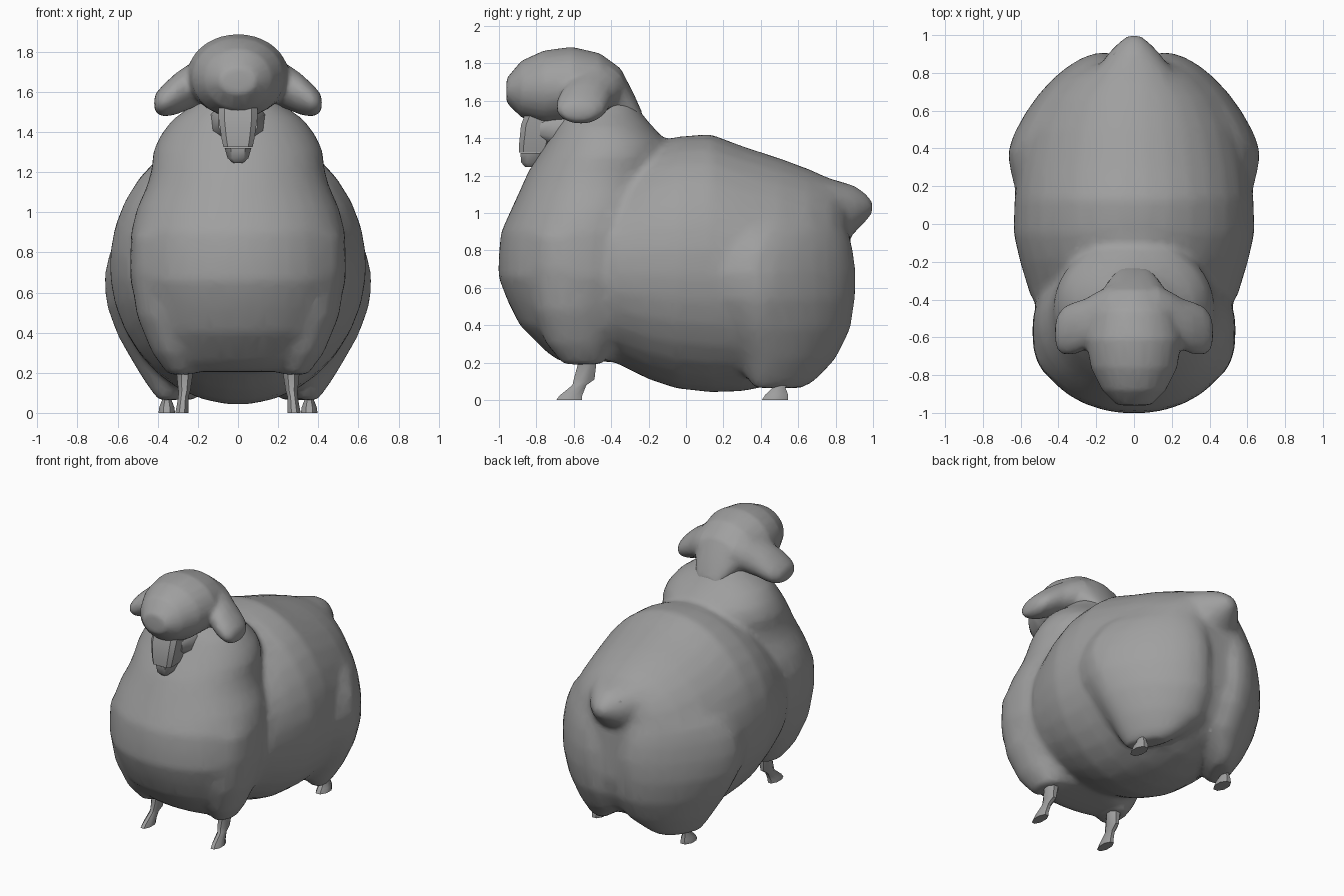
import bpy, bmesh, math

wool = bpy.data.materials.new("plain_grey")
wool.diffuse_color = (0.35, 0.35, 0.35, 1)


def activate(*obs):
    bpy.ops.object.select_all(action="DESELECT")
    for ob in obs:
        ob.select_set(True)
    bpy.context.view_layer.objects.active = obs[0]


def loft(name, axis, rings, sides=18, power=2.0, mirror=False, angle=50, shear=0, pivot=0):
    """Skin oval rings (t, u0, u1, v0, v1) stacked along an axis; shear slides x behind pivot."""
    bm = bmesh.new()
    loops = []
    for t, u0, u1, v0, v1 in rings:
        loop = []
        for i in range(sides):
            a = 2 * math.pi * (i + 0.5) / sides
            c, s = math.cos(a), math.sin(a)
            u = (u0 + u1) / 2 + (u1 - u0) / 2 * math.copysign(abs(c) ** (2 / power), c)
            v = (v0 + v1) / 2 + (v1 - v0) / 2 * math.copysign(abs(s) ** (2 / power), s)
            x, y, z = {"x": (t, u, v), "y": (u, t, v), "z": (u, v, t)}[axis]
            loop.append(bm.verts.new((x + shear * max(y - pivot, 0), y, z)))
        loops.append(loop)
    for a, b in zip(loops, loops[1:]):
        for i in range(sides):
            j = (i + 1) % sides
            bm.faces.new((a[i], a[j], b[j], b[i]))
    bm.faces.new(loops[0])
    bm.faces.new(loops[-1])
    bmesh.ops.recalc_face_normals(bm, faces=bm.faces)
    me = bpy.data.meshes.new(name)
    bm.to_mesh(me)
    bm.free()
    me.materials.append(wool)
    ob = bpy.data.objects.new(name, me)
    bpy.context.collection.objects.link(ob)
    activate(ob)
    if mirror:
        ob.modifiers.new("mirror", "MIRROR").use_mirror_merge = False
        bpy.ops.object.modifier_apply(modifier="mirror")
    bpy.ops.object.shade_smooth_by_angle(angle=math.radians(angle))
    return ob


def sym(rings):
    """Rings centred on x = 0: (t, half width, v0, v1)."""
    return [(t, -w, w, a, b) for t, w, a, b in rings]


def blend(name, parts, voxel, smooth, ratio):
    """Fuse overlapping parts into one soft woolly skin."""
    activate(*parts)
    bpy.ops.object.join()
    ob = bpy.context.object
    ob.name = name
    m = ob.modifiers.new("fuse", "REMESH")
    m.mode, m.voxel_size, m.use_smooth_shade = "VOXEL", voxel, True
    m = ob.modifiers.new("soften", "SMOOTH")
    m.factor, m.iterations = 0.5, smooth
    ob.modifiers.new("simplify", "DECIMATE").ratio = ratio


# Barrel of the body
body = loft("body", "y", sym([
    (-0.50, 0.46, 0.24, 1.10), (-0.38, 0.55, 0.20, 1.24), (-0.20, 0.605, 0.11, 1.36),
    (-0.05, 0.64, 0.06, 1.41), (0.13, 0.635, 0.04, 1.425), (0.30, 0.615, 0.045, 1.36),
    (0.50, 0.57, 0.085, 1.295), (0.66, 0.49, 0.16, 1.235), (0.78, 0.38, 0.25, 1.18),
    (0.84, 0.27, 0.36, 1.13), (0.875, 0.14, 0.50, 1.04)]), sides=32)

# Chest rising into the neck ruff
chest = loft("chest", "z", sym([
    (0.205, 0.31, -0.67, -0.40), (0.26, 0.38, -0.75, -0.32), (0.40, 0.46, -0.89, -0.20),
    (0.53, 0.505, -0.955, -0.15), (0.66, 0.54, -1.005, -0.12), (0.78, 0.54, -1.002, -0.11),
    (0.90, 0.535, -0.99, -0.10), (1.02, 0.505, -0.935, -0.10), (1.13, 0.455, -0.885, -0.10),
    (1.22, 0.43, -0.845, -0.09), (1.30, 0.425, -0.795, -0.08), (1.38, 0.39, -0.745, -0.10),
    (1.46, 0.33, -0.70, -0.175), (1.53, 0.235, -0.66, -0.235), (1.61, 0.15, -0.60, -0.28)]),
    sides=32, power=2.05)

# Woolly thighs, turned inward at the rump, and shoulders
thigh = loft("thigh", "z", [
    (0.065, 0.28, 0.42, 0.36, 0.63), (0.11, 0.23, 0.46, 0.33, 0.70),
    (0.22, 0.10, 0.535, 0.26, 0.80), (0.38, 0.08, 0.615, 0.14, 0.88),
    (0.54, 0.08, 0.665, 0.02, 0.905), (0.68, 0.08, 0.67, -0.06, 0.91),
    (0.80, 0.10, 0.645, -0.02, 0.895), (0.90, 0.12, 0.60, 0.10, 0.87),
    (0.99, 0.20, 0.52, 0.28, 0.76)],
    sides=28, mirror=True, shear=-0.42, pivot=0.40)
shoulder = loft("shoulder", "z", [
    (0.19, 0.22, 0.35, -0.66, -0.44), (0.30, 0.20, 0.43, -0.75, -0.41),
    (0.48, 0.18, 0.505, -0.82, -0.38), (0.70, 0.18, 0.54, -0.85, -0.36),
    (0.88, 0.20, 0.53, -0.84, -0.40), (1.0, 0.24, 0.46, -0.78, -0.46)], mirror=True)

# Pointed tail
tail = loft("tail", "y", sym([
    (0.66, 0.27, 0.98, 1.22), (0.80, 0.21, 0.93, 1.18), (0.90, 0.145, 0.89, 1.15),
    (0.96, 0.085, 0.95, 1.11), (1.005, 0.03, 1.005, 1.06)]), sides=12)
blend("fleece", [body, chest, thigh, shoulder, tail], 0.022, 12, 0.2)

# Wool cap of the head with drooping ears
cap = loft("cap", "y", sym([
    (-0.96, 0.09, 1.59, 1.72), (-0.88, 0.17, 1.51, 1.815), (-0.76, 0.23, 1.47, 1.87),
    (-0.61, 0.255, 1.475, 1.89), (-0.46, 0.225, 1.48, 1.855), (-0.35, 0.17, 1.48, 1.775),
    (-0.28, 0.12, 1.47, 1.64), (-0.235, 0.08, 1.45, 1.54)]), sides=24)
ear = loft("ear", "x", [
    (0.12, -0.62, -0.32, 1.55, 1.80), (0.20, -0.64, -0.36, 1.53, 1.765),
    (0.26, -0.67, -0.395, 1.505, 1.73), (0.31, -0.69, -0.41, 1.485, 1.695),
    (0.37, -0.695, -0.435, 1.475, 1.64), (0.405, -0.67, -0.48, 1.49, 1.60),
    (0.418, -0.62, -0.53, 1.515, 1.57)], sides=16, mirror=True)
blend("head_wool", [cap, ear], 0.014, 8, 0.2)

# Face, muzzle and jaw
loft("face", "y", sym([
    (-0.78, 0.10, 1.38, 1.52), (-0.71, 0.13, 1.35, 1.54), (-0.60, 0.15, 1.33, 1.56)]),
    sides=10, power=2.6)
loft("muzzle", "z", sym([
    (1.325, 0.075, -0.895, -0.74), (1.37, 0.085, -0.895, -0.72),
    (1.47, 0.10, -0.885, -0.70), (1.54, 0.10, -0.86, -0.66)]), sides=8, power=5, angle=40)
loft("jaw", "z", sym([
    (1.245, 0.025, -0.86, -0.78), (1.27, 0.055, -0.885, -0.74),
    (1.32, 0.07, -0.89, -0.70)]), sides=8, power=3, angle=40)

# Legs with flared hooves
loft("front_leg", "z", [
    (0.0, 0.245, 0.315, -0.70, -0.55), (0.025, 0.245, 0.31, -0.68, -0.55),
    (0.08, 0.245, 0.30, -0.61, -0.53), (0.11, 0.235, 0.30, -0.605, -0.485),
    (0.20, 0.22, 0.31, -0.58, -0.475), (0.25, 0.22, 0.32, -0.60, -0.47)],
    sides=8, mirror=True, angle=40)
loft("back_leg", "z", [
    (0.0, 0.31, 0.40, 0.40, 0.55), (0.03, 0.315, 0.395, 0.42, 0.55),
    (0.065, 0.33, 0.38, 0.46, 0.535), (0.12, 0.325, 0.385, 0.44, 0.55)],
    sides=8, mirror=True, angle=40)
